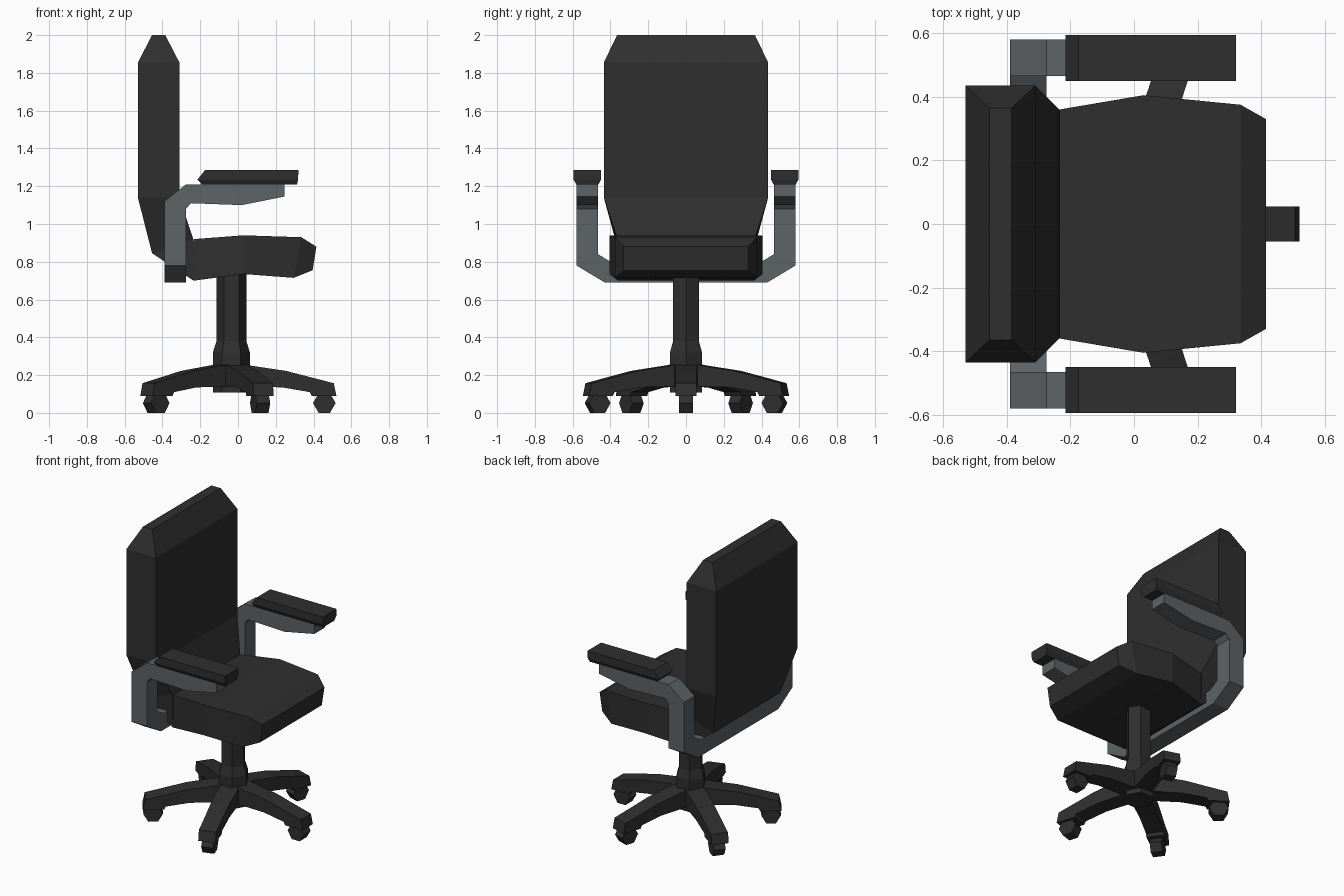
import bpy, bmesh, math
from mathutils import Matrix, Vector

if "Cube" in bpy.data.objects:
    bpy.data.objects.remove(bpy.data.objects["Cube"])


def material(name, rgb):
    m = bpy.data.materials.new(name)
    m.diffuse_color = (*rgb, 1)
    m.use_nodes = True
    m.node_tree.nodes["Principled BSDF"].inputs["Base Color"].default_value = m.diffuse_color
    return m


BLACK = material("black upholstery", (0.028, 0.028, 0.028))
GREY = material("grey metal", (0.11, 0.125, 0.135))


def loft(name, sections, mat, cap_start=True, cap_end=True, matrix=None):
    """Skin a list of equal-sized point rings into a flat-shaded solid."""
    bm = bmesh.new()
    rings = [[bm.verts.new(p) for p in s] for s in sections]
    n = len(rings[0])
    for a, b in zip(rings, rings[1:]):
        for i in range(n):
            j = (i + 1) % n
            bm.faces.new((a[i], a[j], b[j], b[i]))
    if cap_start:
        bm.faces.new(rings[0])
    if cap_end:
        bm.faces.new(rings[-1])
    bmesh.ops.recalc_face_normals(bm, faces=bm.faces)
    me = bpy.data.meshes.new(name)
    bm.to_mesh(me)
    bm.free()
    me.materials.append(mat)
    ob = bpy.data.objects.new(name, me)
    bpy.context.collection.objects.link(ob)
    if matrix:
        ob.matrix_world = matrix
    return ob


def band(a, ya, b, yb):
    """Ring across y through two xz points, with a half width at each."""
    return [(a[0], -ya, a[1]), (a[0], ya, a[1]), (b[0], yb, b[1]), (b[0], -yb, b[1])]


def hexagon(r, place):
    return [place(r * math.cos(k * math.pi / 3), r * math.sin(k * math.pi / 3)) for k in range(6)]


# Seat cushion
loft("seat", [
    band((-0.235, 0.92), 0.36, (-0.235, 0.70), 0.36),
    band((0.03, 0.94), 0.405, (0.03, 0.735), 0.405),
    band((0.335, 0.93), 0.375, (0.295, 0.715), 0.375),
    band((0.415, 0.88), 0.33, (0.395, 0.755), 0.33)], BLACK)

# Backrest, from the top down to the seat joint
loft("backrest", [
    band((-0.455, 2.0), 0.365, (-0.385, 2.0), 0.365),
    band((-0.53, 1.855), 0.435, (-0.31, 1.855), 0.435),
    band((-0.53, 1.14), 0.435, (-0.31, 1.14), 0.435),
    band((-0.455, 0.845), 0.355, (-0.237, 0.92), 0.362),
    band((-0.35, 0.776), 0.355, (-0.235, 0.70), 0.36)], BLACK)

# Armrest frame: one bar under the back, up both sides and forward
XB, XF, YO, YI = -0.39, -0.275, 0.58, 0.465


def bar(yo, zo, yi, zi):
    return [(XB, yo, zo), (XB, yi, zi), (XF, yi, zi), (XF, yo, zo)]


def arm(top, bottom):
    return [(top[0], YO, top[1]), (top[0], YI, top[1]),
            (bottom[0], YI, bottom[1]), (bottom[0], YO, bottom[1])]


frame = loft("armrest_frame", [
    bar(0, 0.69, 0, 0.80),
    bar(0.43, 0.69, 0.40, 0.80),
    bar(YO, 0.78, YI, 0.84),
    arm((XB, 1.12), (XF, 1.08)),
    arm((-0.275, 1.21), (-0.25, 1.11)),
    arm((0.02, 1.21), (0.02, 1.10)),
    arm((0.245, 1.21), (0.245, 1.145))], GREY, cap_start=False)
mod = frame.modifiers.new("mirror", 'MIRROR')
mod.use_axis = (False, True, False)

# Armrest pads
for side, s in (("left", 1), ("right", -1)):
    def pad(x0, x1, z, w):
        y = s * 0.5225
        return [(x0, y - w, z), (x1, y - w, z), (x1, y + w, z), (x0, y + w, z)]
    loft(side + "_armrest_pad", [
        pad(-0.19, 0.312, 1.208, 0.058),
        pad(-0.215, 0.318, 1.235, 0.0725),
        pad(-0.175, 0.32, 1.285, 0.0725)], BLACK)

# Hexagonal column with a flared foot
CX = -0.035
loft("column", [hexagon(r, lambda u, v, z=z: (CX + u, v, z)) for r, z in
                ((0.098, 0.108), (0.098, 0.32), (0.079, 0.38), (0.079, 0.76))], BLACK)

# Five arched legs, each with a hexagonal caster
for i in range(5):
    M = Matrix.Translation(Vector((CX, 0, 0))) @ Matrix.Rotation(i * math.tau / 5, 4, 'Z')
    loft(f"base_leg_{i + 1}", [
        band((rt, zt), w, (rb, zb), w) for rt, zt, rb, zb, w in (
            (0.0, 0.26, 0.0, 0.135, 0.06),
            (0.07, 0.255, 0.07, 0.14, 0.06),
            (0.29, 0.222, 0.27, 0.135, 0.057),
            (0.43, 0.186, 0.415, 0.11, 0.055),
            (0.435, 0.185, 0.425, 0.09, 0.055),
            (0.542, 0.157, 0.556, 0.09, 0.055))], BLACK, matrix=M)
    loft(f"caster_{i + 1}", [
        hexagon(0.06, lambda u, v, y=y: (0.492 + u, y, 0.052 + v))
        for y in (-0.037, 0.037)], BLACK, matrix=M)
